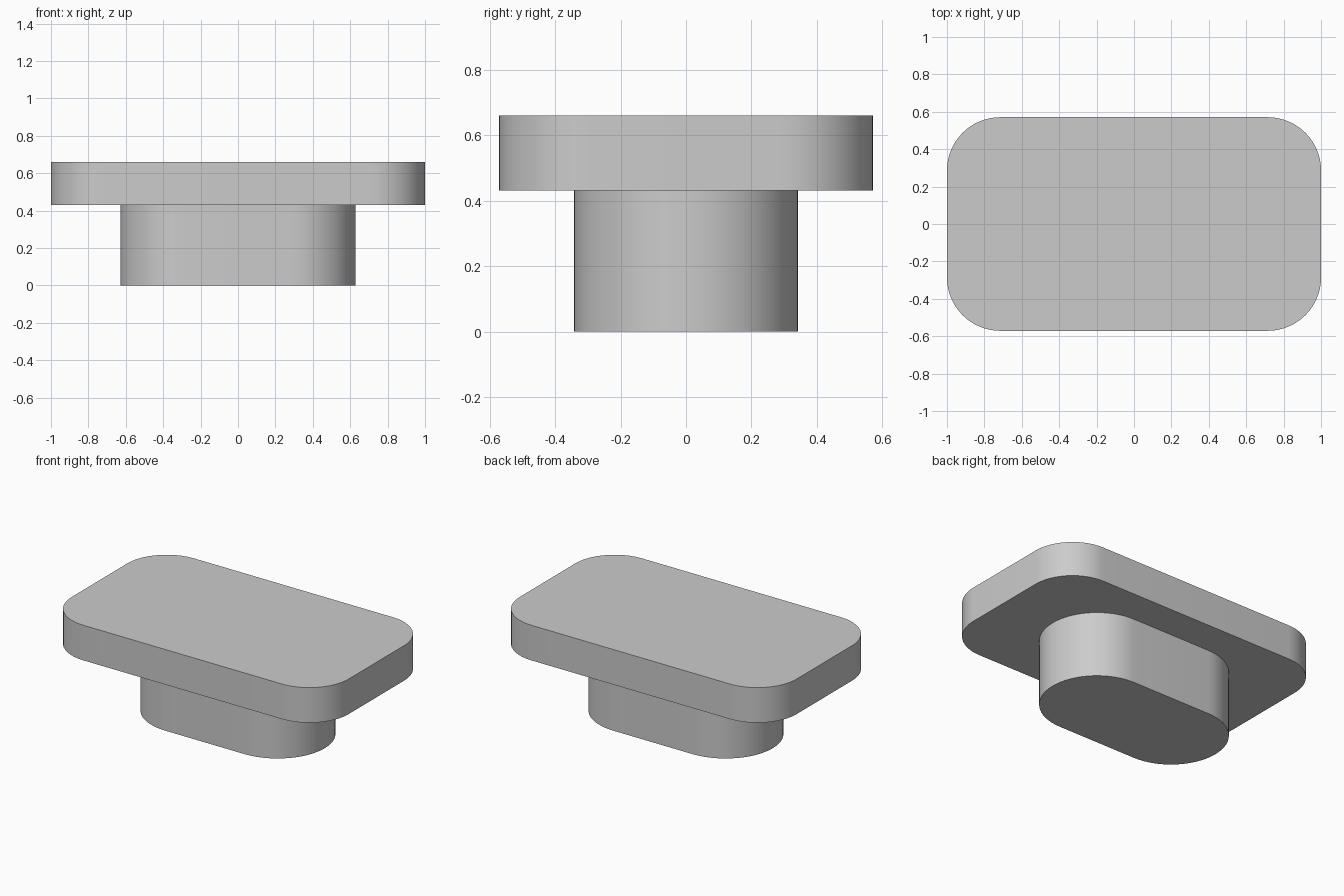
import bpy, bmesh
from math import sin, cos, pi, radians

if "Cube" in bpy.data.objects:
    bpy.data.objects.remove(bpy.data.objects["Cube"])

# Single grey material
grey = bpy.data.materials.new("light_grey")
grey.use_nodes = True
colour = (0.6, 0.6, 0.6, 1)
grey.diffuse_color = colour
grey.node_tree.nodes["Principled BSDF"].inputs["Base Color"].default_value = colour


def rounded_slab(name, half_x, half_y, radius, z0, z1, steps=16):
    """Extrude a rounded rectangle from z0 up to z1."""
    bm = bmesh.new()
    corners = [(1, 1), (-1, 1), (-1, -1), (1, -1)]
    points = []
    for i, (sx, sy) in enumerate(corners):
        for k in range(steps + 1):
            a = (i + k / steps) * pi / 2
            points.append((sx * (half_x - radius) + radius * cos(a),
                           sy * (half_y - radius) + radius * sin(a), z0))
    base = bm.faces.new([bm.verts.new(p) for p in points])
    top = bmesh.ops.extrude_face_region(bm, geom=[base], use_keep_orig=True)["geom"]
    bmesh.ops.translate(bm, vec=(0, 0, z1 - z0),
                        verts=[g for g in top if isinstance(g, bmesh.types.BMVert)])
    bmesh.ops.remove_doubles(bm, verts=bm.verts, dist=0.0001)
    bmesh.ops.recalc_face_normals(bm, faces=bm.faces)
    mesh = bpy.data.meshes.new(name)
    bm.to_mesh(mesh)
    bm.free()
    mesh.materials.append(grey)
    obj = bpy.data.objects.new(name, mesh)
    bpy.context.collection.objects.link(obj)
    bpy.ops.object.select_all(action="DESELECT")
    obj.select_set(True)
    bpy.context.view_layer.objects.active = obj
    bpy.ops.object.shade_smooth_by_angle(angle=radians(30))
    return obj


# Stem with fully round ends, and the wide plate above it
rounded_slab("stem", 0.628, 0.342, 0.342, 0, 0.431)
rounded_slab("top_plate", 1.0, 0.571, 0.285, 0.431, 0.66)
